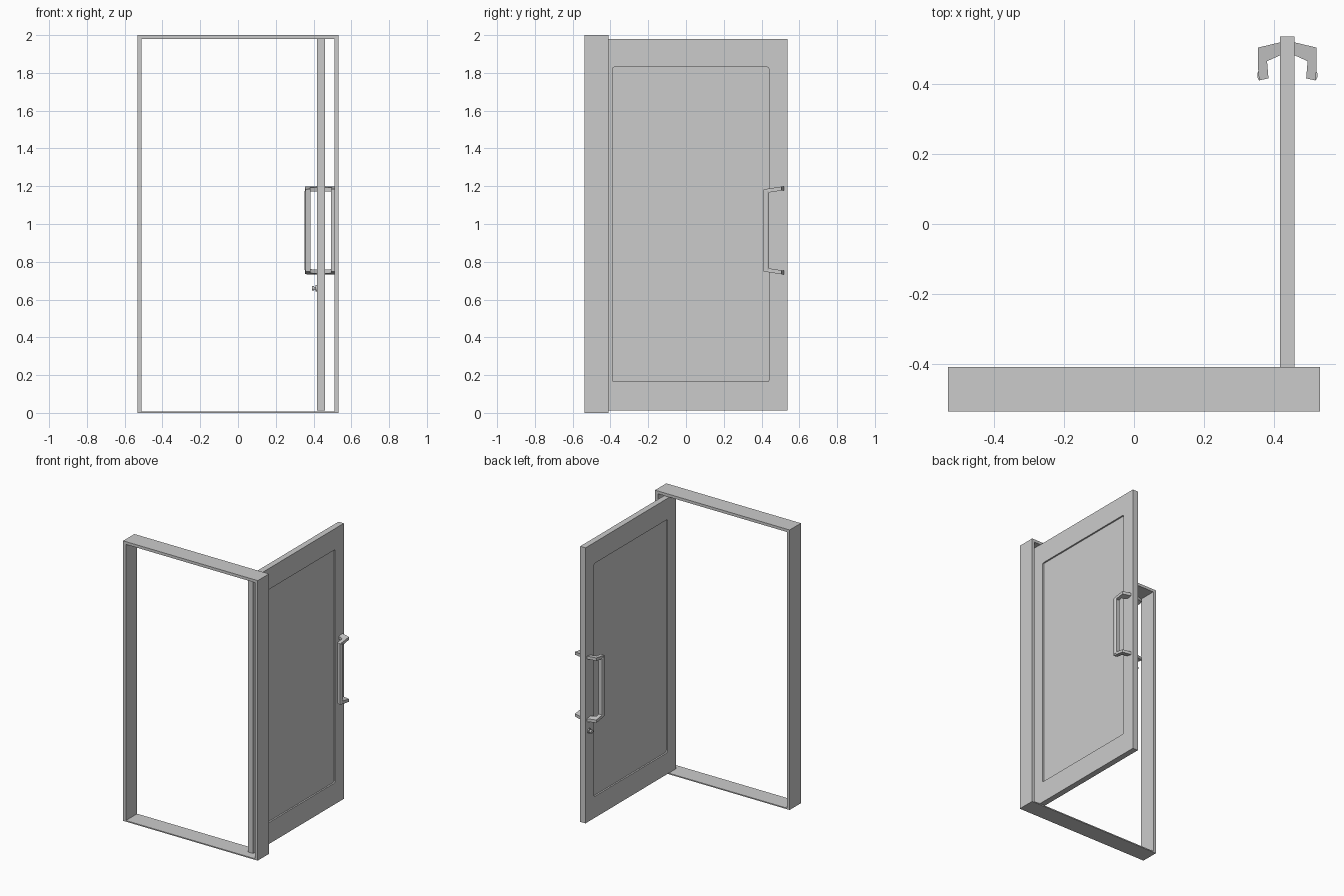
import bpy, bmesh

cube = bpy.data.objects.get("Cube")
if cube:
    bpy.data.objects.remove(cube, do_unlink=True)

grey = bpy.data.materials.new("light_grey")
grey.use_nodes = True
COLOR = (0.6, 0.6, 0.6, 1)
grey.diffuse_color = COLOR
grey.node_tree.nodes["Principled BSDF"].inputs["Base Color"].default_value = COLOR


def finish(name, bm):
    bmesh.ops.recalc_face_normals(bm, faces=bm.faces)
    mesh = bpy.data.meshes.new(name)
    bm.to_mesh(mesh)
    bm.free()
    mesh.materials.append(grey)
    obj = bpy.data.objects.new(name, mesh)
    bpy.context.collection.objects.link(obj)
    return obj


def prism(name, outline, place, low, high):
    """Extrude a 2D outline; place(u, v, w) maps it into space."""
    bm = bmesh.new()
    rings = [[bm.verts.new(place(u, v, w)) for u, v in outline] for w in (low, high)]
    n = len(outline)
    bm.faces.new(rings[0])
    bm.faces.new(rings[1])
    for i in range(n):
        j = (i + 1) % n
        bm.faces.new((rings[0][i], rings[0][j], rings[1][j], rings[1][i]))
    return finish(name, bm)


def box(name, x, y, z):
    outline = [(x[0], y[0]), (x[1], y[0]), (x[1], y[1]), (x[0], y[1])]
    return prism(name, outline, lambda u, v, w: (u, v, w), *z)


# Door frame: one mesh with an open middle
HALF, BACK, FRONT = 0.532, -0.41, -0.537
frame = box("door_frame", (-HALF, HALF), (FRONT, BACK), (0, 2))
opening = box("frame_opening_cutter", (-0.51, 0.51), (FRONT - 0.1, BACK + 0.1), (0.008, 1.98))


def cut(target, cutter):
    cutter.hide_render = True
    cutter.hide_set(True)
    mod = target.modifiers.new("cut", "BOOLEAN")
    mod.operation = "DIFFERENCE"
    mod.solver = "EXACT"
    mod.object = cutter
    bpy.context.view_layer.objects.active = target
    bpy.ops.object.modifier_apply(modifier=mod.name)
    bpy.data.objects.remove(cutter, do_unlink=True)


cut(frame, opening)

# Open door leaf with a recessed panel on each face
DOOR_L, DOOR_R = 0.418, 0.46
MID = (DOOR_L + DOOR_R) / 2
door = box("door_leaf", (DOOR_L, DOOR_R), (-0.485, 0.537), (0.012, 1.98))


def rounded_rect(y0, y1, z0, z1, r):
    s = 0.3 * r
    return [(y0 + r, z0), (y1 - r, z0), (y1 - s, z0 + s), (y1, z0 + r),
            (y1, z1 - r), (y1 - s, z1 - s), (y1 - r, z1), (y0 + r, z1),
            (y0 + s, z1 - s), (y0, z1 - r), (y0, z0 + r), (y0 + s, z0 + s)]


panel = rounded_rect(-0.39, 0.44, 0.165, 1.83, 0.01)
for low, high in ((DOOR_R - 0.011, DOOR_R + 0.1), (DOOR_L - 0.1, DOOR_L + 0.011)):
    cut(door, prism("panel_cutter", panel, lambda u, v, w: (w, u, v), low, high))

# Pull handles: two bent arms joined by an upright grip, on both faces
ARM = [(0.0, 0.52), (0.063, 0.505), (0.063, 0.45), (0.06, 0.411),
       (0.033, 0.417), (0.037, 0.466), (0.0, 0.483)]
GRIP = [(0.033, 0.417), (0.06, 0.411), (0.065, 0.42), (0.065, 0.432),
        (0.061, 0.439), (0.035, 0.439)]
CENTRE, REACH = 0.966, 0.234

for side, face, word in ((1, DOOR_R, "left"), (-1, DOOR_L, "right")):
    for end, level in ((1, "upper"), (-1, "lower")):
        prism(f"{word}_{level}_handle_arm", ARM,
              lambda u, v, w: (face + side * u, v,
                               CENTRE + end * (w - 0.15 * (0.52 - v))),
              REACH - 0.021, REACH)
    prism(f"{word}_handle_grip", GRIP,
          lambda u, v, w: (face + side * u, v, w), CENTRE - 0.21, CENTRE + 0.21)

# Lock below the handle on one face: rose and turn knob
for name, radius, depth, out in (("lock_rose", 0.017, 0.008, 0.004),
                                 ("lock_stem", 0.007, 0.01, 0.012),
                                 ("lock_knob", 0.013, 0.012, 0.021)):
    bpy.ops.mesh.primitive_cylinder_add(vertices=20, radius=radius, depth=depth,
                                        location=(DOOR_L - out, 0.5, 0.66),
                                        rotation=(0, 1.5708, 0))
    part = bpy.context.object
    part.name = name
    part.data.materials.append(grey)
    bpy.ops.object.shade_smooth_by_angle()
